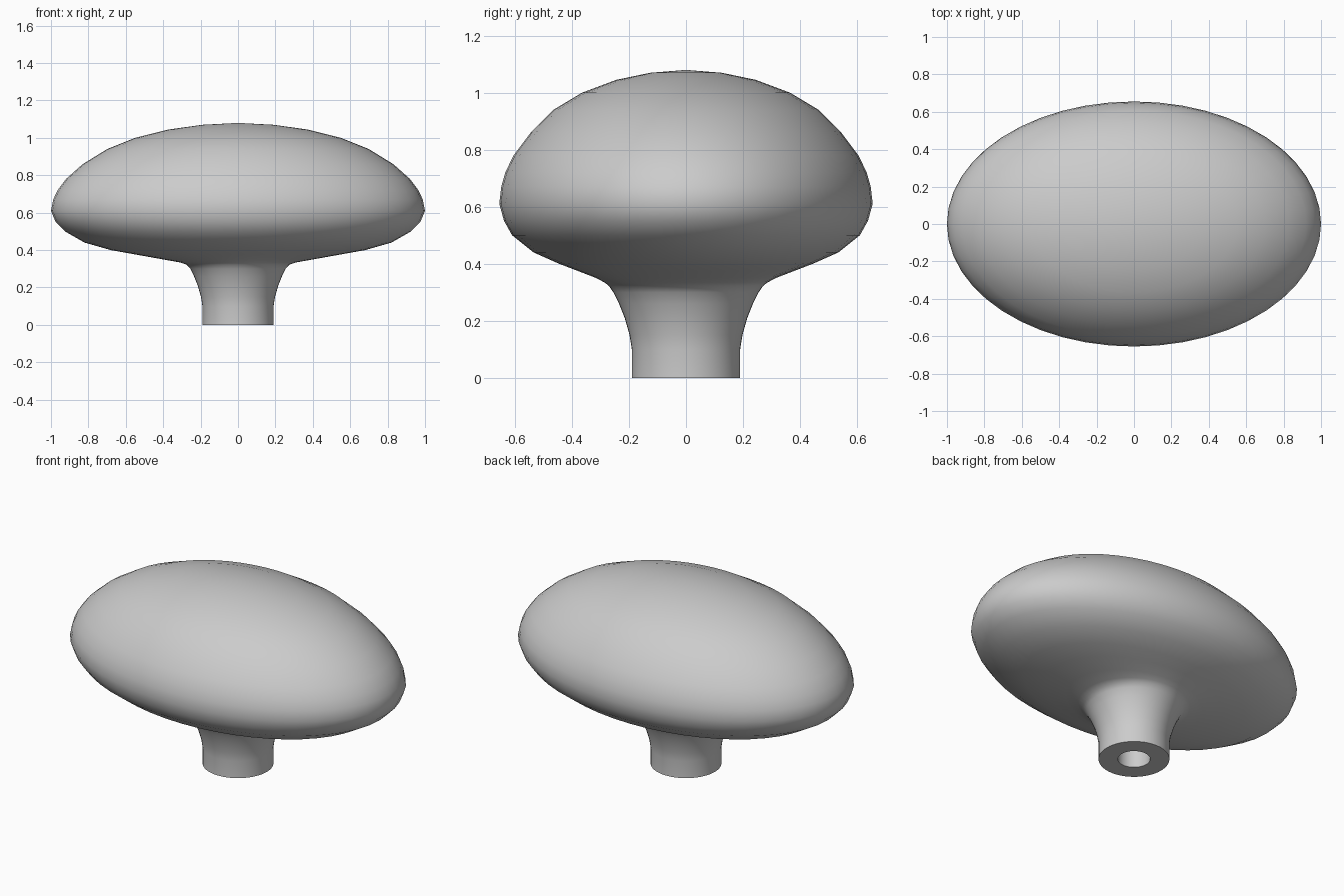
import bpy, bmesh, math

if "Cube" in bpy.data.objects:
    bpy.data.objects.remove(bpy.data.objects["Cube"])

SEGMENTS = 48

# Sections as (z, half width in x, half depth in y), from the hole's end,
# down the hole, across the foot, up the stem and over the oval cap
SECTIONS = [
    (0.40, 0.087, 0.087), (0.00, 0.087, 0.087),
    (0.00, 0.19, 0.19), (0.10, 0.19, 0.19), (0.15, 0.198, 0.198),
    (0.21, 0.215, 0.215), (0.26, 0.235, 0.235), (0.30, 0.255, 0.255),
    (0.322, 0.275, 0.27), (0.334, 0.31, 0.285), (0.35, 0.40, 0.315),
    (0.375, 0.54, 0.38), (0.40, 0.68, 0.445), (0.44, 0.82, 0.535),
    (0.50, 0.925, 0.61), (0.55, 0.975, 0.638), (0.61, 1.0, 0.655),
    (0.67, 0.988, 0.648), (0.72, 0.965, 0.634), (0.78, 0.92, 0.605),
    (0.86, 0.83, 0.545), (0.94, 0.70, 0.465), (1.00, 0.55, 0.365),
    (1.045, 0.37, 0.245), (1.07, 0.19, 0.125),
]


def ring(bm, z, rx, ry):
    angles = [2 * math.pi * i / SEGMENTS for i in range(SEGMENTS)]
    return [bm.verts.new((rx * math.cos(a), ry * math.sin(a), z)) for a in angles]


# Oval knob with flared stem and screw hole
bm = bmesh.new()
rings = [ring(bm, *s) for s in SECTIONS]
for low, high in zip(rings, rings[1:]):
    for i in range(SEGMENTS):
        j = (i + 1) % SEGMENTS
        bm.faces.new((low[i], low[j], high[j], high[i]))

# Closed end of the hole and crown of the cap
bm.faces.new(rings[0][::-1])
crown = bm.verts.new((0, 0, 1.08))
for i in range(SEGMENTS):
    bm.faces.new((rings[-1][i], rings[-1][(i + 1) % SEGMENTS], crown))
bmesh.ops.recalc_face_normals(bm, faces=bm.faces)

mesh = bpy.data.meshes.new("oval_knob")
bm.to_mesh(mesh)
bm.free()
knob = bpy.data.objects.new("oval_knob", mesh)
bpy.context.collection.objects.link(knob)
bpy.context.view_layer.objects.active = knob
knob.select_set(True)
bpy.ops.object.shade_smooth_by_angle(angle=math.radians(50))
